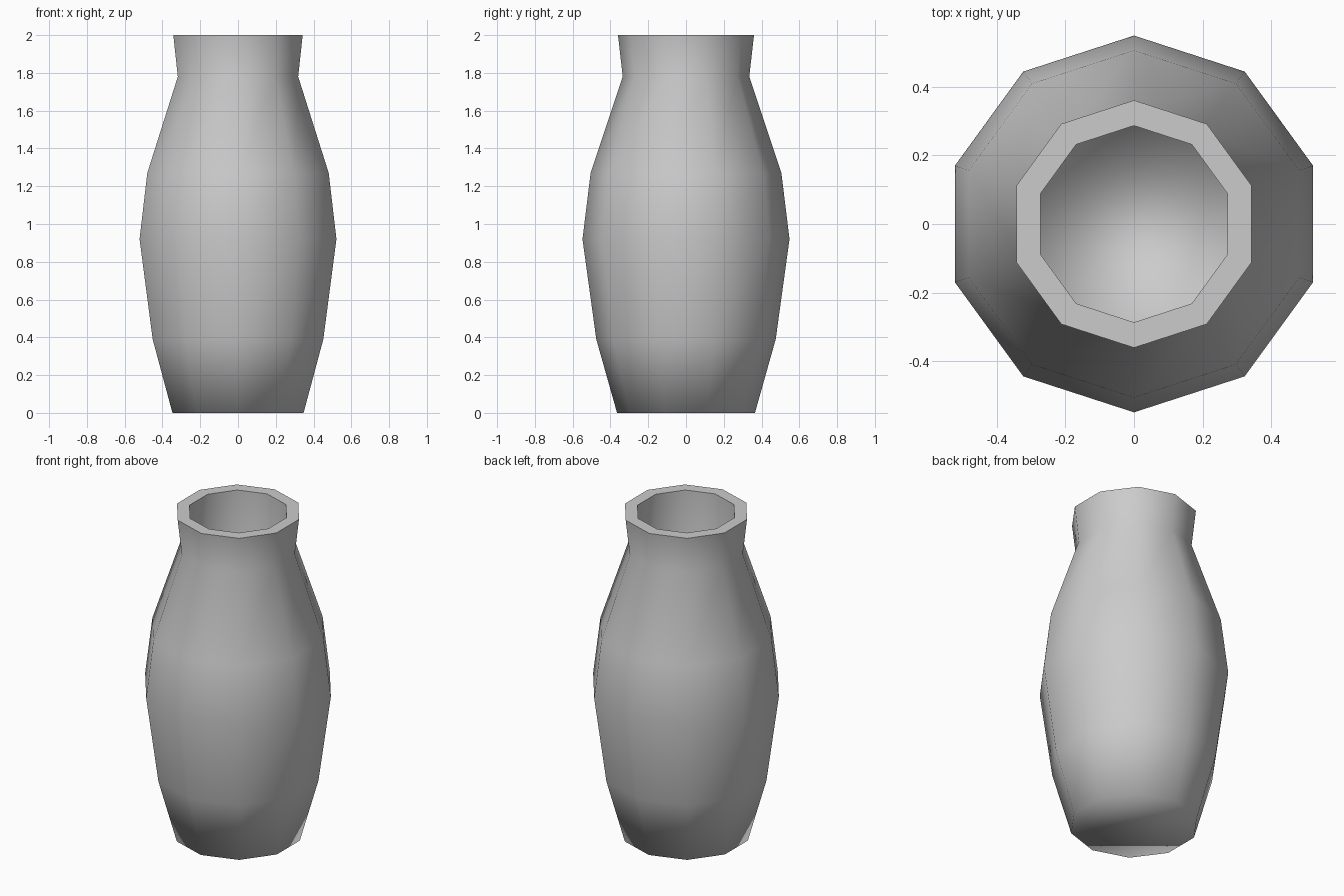
import bpy
import bmesh
from math import sin, cos, pi

if "Cube" in bpy.data.objects:
    bpy.data.objects.remove(bpy.data.objects["Cube"], do_unlink=True)

SIDES = 10

# Clay material
clay = bpy.data.materials.new("plain_grey")
clay.use_nodes = True
colour = (0.6, 0.6, 0.6, 1)
clay.diffuse_color = colour
clay.node_tree.nodes["Principled BSDF"].inputs["Base Color"].default_value = colour

# Radius and height: up the outside, over the lip, down the inside
profile = [(0.365, 0), (0.475, 0.39), (0.548, 0.92), (0.505, 1.27),
           (0.335, 1.78), (0.36, 2), (0.286, 2), (0.286, 0.1)]
LIP = 5

bm = bmesh.new()


def ring(radius, z):
    """One ten-sided ring with a corner on the y axis."""
    angles = [pi / 2 + 2 * pi * i / SIDES for i in range(SIDES)]
    return [bm.verts.new((radius * cos(a), radius * sin(a), z)) for a in angles]


# Walls
rings = [ring(r, z) for r, z in profile]
for lower, upper in zip(rings, rings[1:]):
    for i in range(SIDES):
        j = (i + 1) % SIDES
        bm.faces.new((lower[i], lower[j], upper[j], upper[i]))

# Base and inner floor
bm.faces.new(rings[0][::-1])
bm.faces.new(rings[-1])

# Smooth body with crisp lip edges
for face in bm.faces:
    face.smooth = True
for loop in rings[LIP:LIP + 2]:
    for i in range(SIDES):
        bm.edges.get((loop[i], loop[(i + 1) % SIDES])).smooth = False

mesh = bpy.data.meshes.new("vase")
bm.to_mesh(mesh)
bm.free()
mesh.materials.append(clay)
vase = bpy.data.objects.new("vase", mesh)
bpy.context.collection.objects.link(vase)
